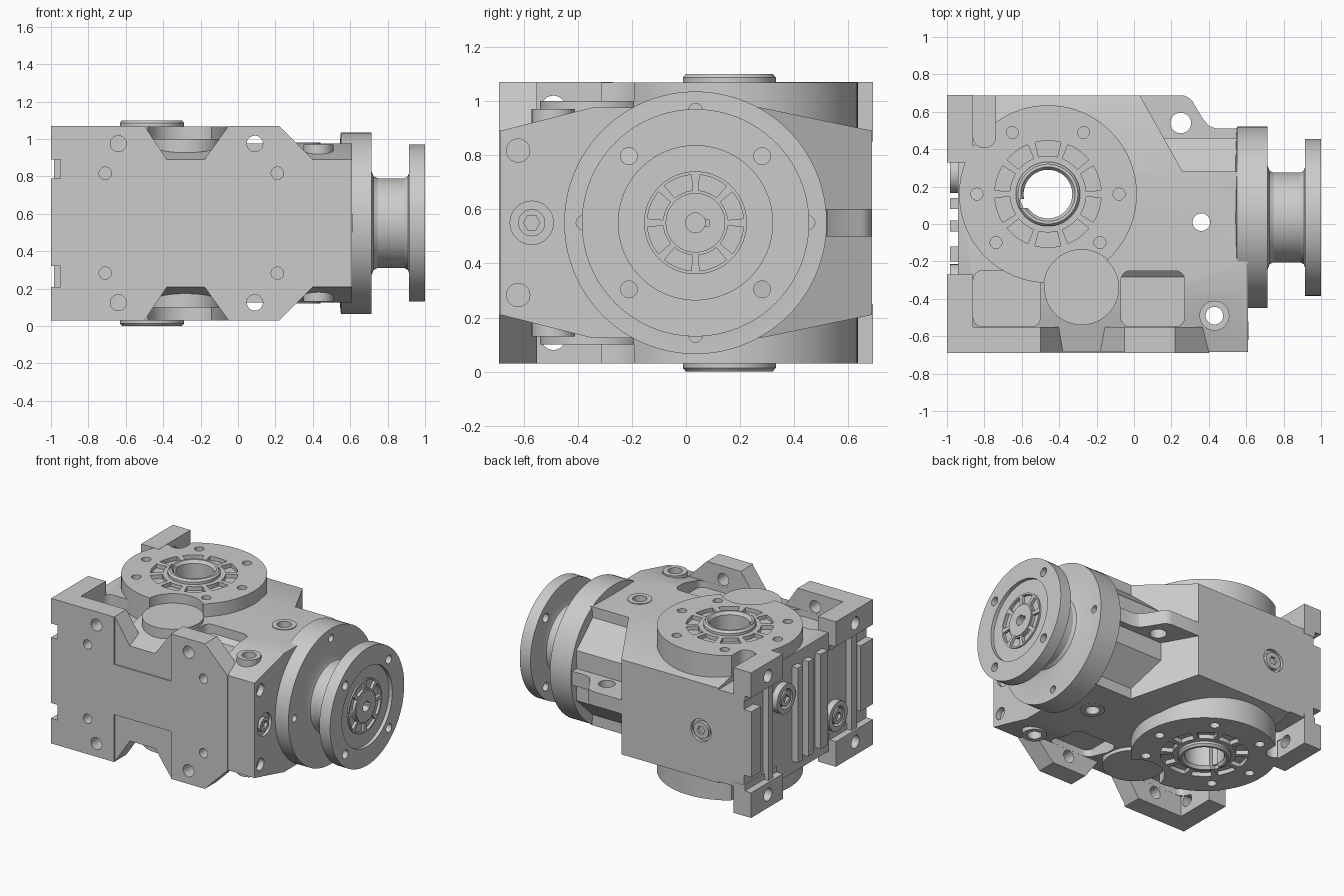
import bpy, bmesh, math
from mathutils import Vector

if "Cube" in bpy.data.objects:
    bpy.data.objects.remove(bpy.data.objects["Cube"])

C = 0.55                      # mid height: the housing is mirrored about it
HX, HY = -0.46, 0.16          # hollow output shaft axis
FY = 0.035                    # input shaft axis (y)
ORDER = {'x': lambda u, v, w: (w, u, v),
         'y': lambda u, v, w: (u, w, v),
         'z': lambda u, v, w: (u, v, w)}


def finish(name, bm):
    bmesh.ops.remove_doubles(bm, verts=bm.verts, dist=1e-5)
    bmesh.ops.recalc_face_normals(bm, faces=bm.faces)
    me = bpy.data.meshes.new(name)
    bm.to_mesh(me)
    bm.free()
    ob = bpy.data.objects.new(name, me)
    bpy.context.collection.objects.link(ob)
    return ob


def prism(name, pts, axis, a, b):
    bm = bmesh.new()
    f = ORDER[axis]
    lo = [bm.verts.new(f(u, v, a)) for u, v in pts]
    hi = [bm.verts.new(f(u, v, b)) for u, v in pts]
    bm.faces.new(lo)
    bm.faces.new(hi)
    n = len(pts)
    for i in range(n):
        j = (i + 1) % n
        bm.faces.new((lo[i], lo[j], hi[j], hi[i]))
    return finish(name, bm)


def arc(u, v, r, a0, a1, n):
    return [(u + r * math.cos(math.radians(a0 + (a1 - a0) * i / n)),
             v + r * math.sin(math.radians(a0 + (a1 - a0) * i / n))) for i in range(n + 1)]


def cyl(name, u, v, r, axis, a, b, n=32):
    return prism(name, arc(u, v, r, 0, 360, n)[:-1], axis, a, b)


def box(name, x0, x1, y0, y1, z0, z1):
    return prism(name, [(x0, y0), (x1, y0), (x1, y1), (x0, y1)], 'z', z0, z1)


def rounded(x0, x1, y0, y1, r):
    return (arc(x1 - r, y1 - r, r, 0, 90, 6) + arc(x0 + r, y1 - r, r, 90, 180, 6)
            + arc(x0 + r, y0 + r, r, 180, 270, 6) + arc(x1 - r, y0 + r, r, 270, 360, 6))


def lathe(name, profile, axis, cu, cv, n=72):
    bm = bmesh.new()
    f = ORDER[axis]
    rings = []
    for i in range(n):
        c, s = math.cos(2 * math.pi * i / n), math.sin(2 * math.pi * i / n)
        rings.append([bm.verts.new(f(cu + r * c, cv + r * s, h)) for r, h in profile])
    m = len(profile)
    for i in range(n):
        p, q = rings[i], rings[(i + 1) % n]
        for j in range(m):
            k = (j + 1) % m
            if profile[j][0] < 1e-6 and profile[k][0] < 1e-6:
                continue
            bm.faces.new((p[j], p[k], q[k], q[j]))
    return finish(name, bm)


def sector(u, v, r0, r1, a0, a1, axis, a, b):
    pts = arc(u, v, r1, a0, a1, 5) + arc(u, v, r0, a1, a0, 5)
    return prism("cutter", pts, axis, a, b)


def boolean(targets, cutters, op='DIFFERENCE'):
    for ob in targets:
        for c in cutters:
            m = ob.modifiers.new("cut", 'BOOLEAN')
            m.operation, m.solver, m.object = op, 'EXACT', c
        dg = bpy.context.evaluated_depsgraph_get()
        dg.update()
        me = bpy.data.meshes.new_from_object(ob.evaluated_get(dg))
        ob.modifiers.clear()
        ob.data = me
    for c in cutters:
        bpy.data.objects.remove(c)


def mirror_z(pts):
    return pts + [(u, 2 * C - v) for u, v in reversed(pts)]


def span(s, h0, h1):
    return sorted((C + s * h0, C + s * h1))


# Main housing: cross-section limited by its plan outline
body = prism("housing", mirror_z([(-.685, .89), (-.35, .975), (.28, .975), (.688, .89)]), 'x', -1.2, .8)
plan = prism("plan", [(-.94, -.8), (.61, -.8), (.61, -.2), (.56, -.2), (.56, .28),
                      (.26, .28), (.03, .69), (.03, .8), (-.94, .8)], 'z', -.2, 1.3)
boolean([body], [plan], 'INTERSECT')

# Neck towards the input side
neck = prism("housing_neck", mirror_z([(-.42, .76), (-.2, .955), (.22, .955), (.46, .73)]), 'x', -.1, .57)

# Front mounting plate with notched lugs
plate = prism("front_plate", mirror_z([(-.95, .79), (-.95, .89), (-1, .89), (-1, 1.07), (-.5, 1.07),
              (-.38, .89), (-.18, .89), (-.05, 1.07), (.22, 1.07), (.40, .89)][0:]), 'y', -.69, -.55)
plate_mid = box("front_plate_pad", -1, -.9, -.69, -.55, .32, .79)

# Hub, round covers and hub sleeve
hub = cyl("output_hub", HX, HY, .475, 'z', .03, 1.068, 96)
cover = cyl("round_cover", -.28, -.34, .2, 'z', .1, 1.0, 64)
sleeve = lathe("hollow_shaft", [(.13, .02), (.145, 0), (.16, 0), (.172, .014), (.172, 1.086),
                                (.16, 1.1), (.145, 1.1), (.13, 1.08)], 'z', HX, HY)

# Corner walls at the left end
corners = []
for s in (1, -1):
    for y0, y1 in ((-.69, -.27), (.33, .69)):
        corners.append(box("corner_foot", -1, -.86, y0, y1, *span(s, .30, .52)))
        boolean(corners[-1:], [box("cutter", -1.1, -.95, y0 - .1, y1 + .1, *span(s, .2, .34))])

# Vertical ribs and plug bosses on the left end
ribs = []
for y0, y1 in ((-.53, -.47), (-.2, -.12), (-.04, .02), (.08, .14), (.42, .47)):
    ribs.append(box("end_rib", -.985, -.9, y0, y1, .21, .89))
ribs.append(box("end_pad", -1, -.9, .58, .688, .32, .79))
end_bosses = [cyl("end_plug_boss", y, z, .105, 'x', -.985, -.9) for y, z in ((.27, .72), (-.32, .37))]

# Side lifting lug
lug = prism("side_lug", [(0, .3), (0, .688), (.26, .688)] + arc(.25, .61, .078, 75, 20, 4)
            + [(.37, .56), (.40, .525), (.44, .51), (.56, .51), (.56, .3)], 'z', .5, .6)

# Raised bosses around the through holes
bosses = [cyl("vertical_boss", x, y, .08, 'z', C - h, C + h)
          for x, y, h in ((.36, .01, .43), (.43, -.49, .42))]

# Input flange, neck and coupling face
flange = lathe("input_flange", [(0, .5), (.485, .55), (.485, .715), (.275, .715), (.25, .725), (.24, .745),
               (.24, .89), (.25, .908), (.27, .915), (.42, .915), (.42, 1), (.285, 1), (.285, .975),
               (.19, .975), (.19, .985), (.11, .985), (.11, .992), (.036, .992), (.036, .85), (0, .85)],
               'x', FY, C, 96)

# Pockets behind the lugs, both sides
cut = []
for s in (1, -1):
    for r in ((-.86, -.5, -.549, -.25, .05), (-.07, .27, -.549, -.25, .05), (-.86, -.74, .41, .9, .055)):
        cut.append(prism("cutter", rounded(*r), 'z', *span(s, .33, .7)))
boolean([body], cut)

# Hub faces: cover recess, bolt holes and ring of pockets
cut = []
for s in (1, -1):
    cut.append(cyl("cutter", -.28, -.34, .203, 'z', *span(s, .45, .7), 64))
    for a in (0, 60, 120, 180, 223, 317):
        t = math.radians(a)
        cut.append(cyl("cutter", HX + .38 * math.cos(t), HY + .38 * math.sin(t), .032, 'z',
                       *span(s, .42, .7), 20))
    for i in range(10):
        cut.append(sector(HX, HY, .205, .285, i * 36 + 4, i * 36 + 32, 'z', *span(s, .49, .7)))
    cut.append(prism("cutter", rounded(-.86, -.74, .41, .9, .055), 'z', *span(s, .33, .7)))
boolean([hub], cut)

# Output bore with keyway, and vertical through holes
boolean([body, hub], [cyl("cutter", HX, HY, .15, 'z', -.2, 1.3, 48)])
boolean([sleeve], [box("cutter", HX - .15, HX - .08, HY - .075, HY - .025, -.2, 1.3)])
boolean([body, neck] + bosses, [cyl("cutter", x, y, .047, 'z', -.2, 1.3) for x, y in ((.36, .01), (.43, -.49))])
boolean([lug], [cyl("cutter", .25, .54, .055, 'z', .3, .8)])

# Front face: holes and shallow steps
cut = []
for s in (1, -1):
    for x in (-.64, .09):
        cut.append(cyl("cutter", x, C + s * .425, .043, 'y', -.9, -.3, 24))
    for x in (-.71, .21):
        cut.append(cyl("cutter", x, C + s * .267, .033, 'y', -.9, -.6, 24))
    z0, z1 = span(s, .18, .6)
    cut.append(box("cutter", -.5, -.05, -.8, -.682, z0, z1))
boolean([body, plate], cut)

# Corner foot holes and recesses in the left end
cut = [cyl("cutter", y, C + s * .425, .045, 'x', -1.1, -.8, 24) for s in (1, -1) for y in (-.49, .5)]
boolean(corners, cut)
cut = [cyl("cutter", y, z, .07, 'x', -1.1, -.95) for y, z in ((.27, .72), (-.32, .37))]
boolean(end_bosses, cut)

# Plug seats on the back and on the input end
cut = [cyl("cutter", -.6, C, .08, 'y', .665, .9), cyl("cutter", -.57, C, .08, 'x', .59, .9)]
cut += [cyl("cutter", -.62, C + s * .267, .043, 'x', .57, .9) for s in (1, -1)]
boolean([body], cut)

# Screw plugs
for nm, u, v, r, ax, a, b in (("back_plug", -.6, C, .06, 'y', .64, .688),
                              ("input_plug", -.57, C, .05, 'x', .58, .612),
                              ("end_plug_upper", .27, .72, .055, 'x', -.985, -.93),
                              ("end_plug_lower", -.32, .37, .055, 'x', -.985, -.93)):
    plug = cyl(nm, u, v, r, ax, a, b)
    o = .02 if b > 0 else -.02
    edge = b if b > 0 else a
    boolean([plug], [cyl("cutter", u, v, .03, ax, min(edge - o, edge + o), max(edge - o, edge + o), 6)])

# Flange bolt holes, face pockets and keyway
cut = []
for i in range(4):
    t = math.radians(45 + 90 * i)
    cut.append(cyl("cutter", FY + .348 * math.cos(t), C + .348 * math.sin(t), .031, 'x', .85, 1.1, 24))
    t = math.radians(90 * i)
    cut.append(cyl("cutter", FY + .415 * math.cos(t), C + .415 * math.sin(t), .026, 'x', .66, .85, 20))
for i in range(8):
    cut.append(sector(FY, C, .12, .178, i * 45 + 5, i * 45 + 40, 'x', .965, 1.1))
cut.append(box("cutter", .9, 1.1, FY, FY + .05, C - .012, C + .012))
boolean([flange], cut)

# Smooth round walls, crisp edges
bpy.ops.object.select_all(action='DESELECT')
for ob in bpy.context.scene.objects:
    ob.select_set(True)
bpy.context.view_layer.objects.active = body
bpy.ops.object.shade_smooth_by_angle(angle=math.radians(25))
